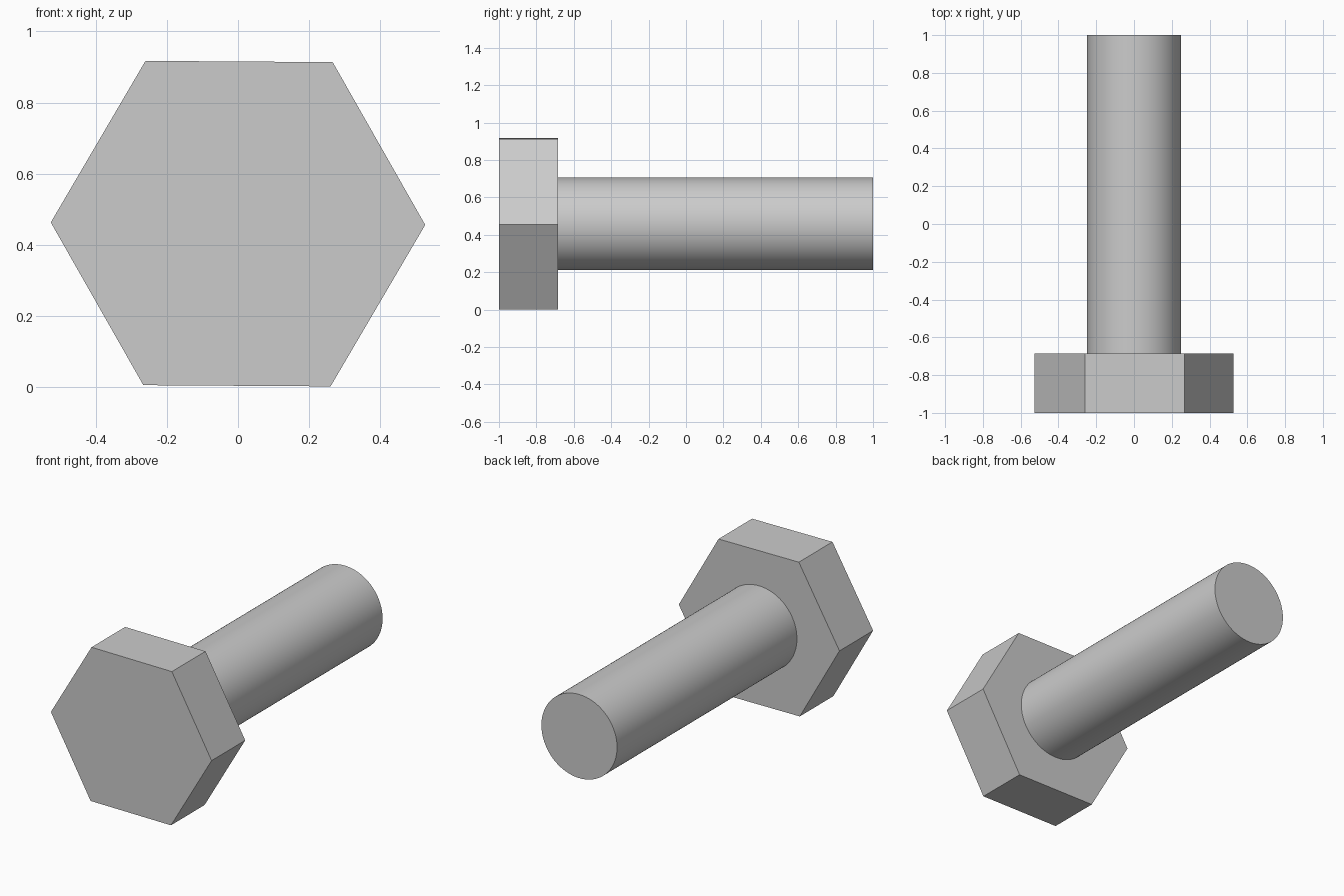
import bpy, bmesh, math

cube = bpy.data.objects.get("Cube")
if cube:
    bpy.data.objects.remove(cube, do_unlink=True)

AXIS_Z = 0.459   # height of the bolt axis

steel = bpy.data.materials.new("plain_grey")
steel.use_nodes = True
grey = (0.6, 0.6, 0.6, 1)
steel.diffuse_color = grey
steel.node_tree.nodes["Principled BSDF"].inputs["Base Color"].default_value = grey


def prism(name, sides, radius, y0, y1, turn=0.0):
    """Regular prism lying along y, with a corner on the x axis."""
    bm = bmesh.new()
    ring = []
    for i in range(sides):
        a = math.tau * i / sides + turn
        ring.append(bm.verts.new((radius * math.cos(a), y0,
                                  AXIS_Z + radius * math.sin(a))))
    face = bm.faces.new(ring)
    grown = bmesh.ops.extrude_face_region(bm, geom=[face], use_keep_orig=True)
    for v in grown["geom"]:
        if isinstance(v, bmesh.types.BMVert):
            v.co.y = y1
    bmesh.ops.recalc_face_normals(bm, faces=bm.faces)
    mesh = bpy.data.meshes.new(name)
    bm.to_mesh(mesh)
    bm.free()
    mesh.materials.append(steel)
    obj = bpy.data.objects.new(name, mesh)
    bpy.context.collection.objects.link(obj)
    return obj


# Hexagonal head, turned very slightly about its axis
prism("hex_head", 6, 0.527, -1.0, -0.685, turn=-0.0066)

# Smooth round shank, starting on the back of the head
shank = prism("shank", 96, 0.248, -0.685, 1.0)
bpy.ops.object.select_all(action="DESELECT")
shank.select_set(True)
bpy.context.view_layer.objects.active = shank
bpy.ops.object.shade_smooth_by_angle(angle=math.radians(30))
